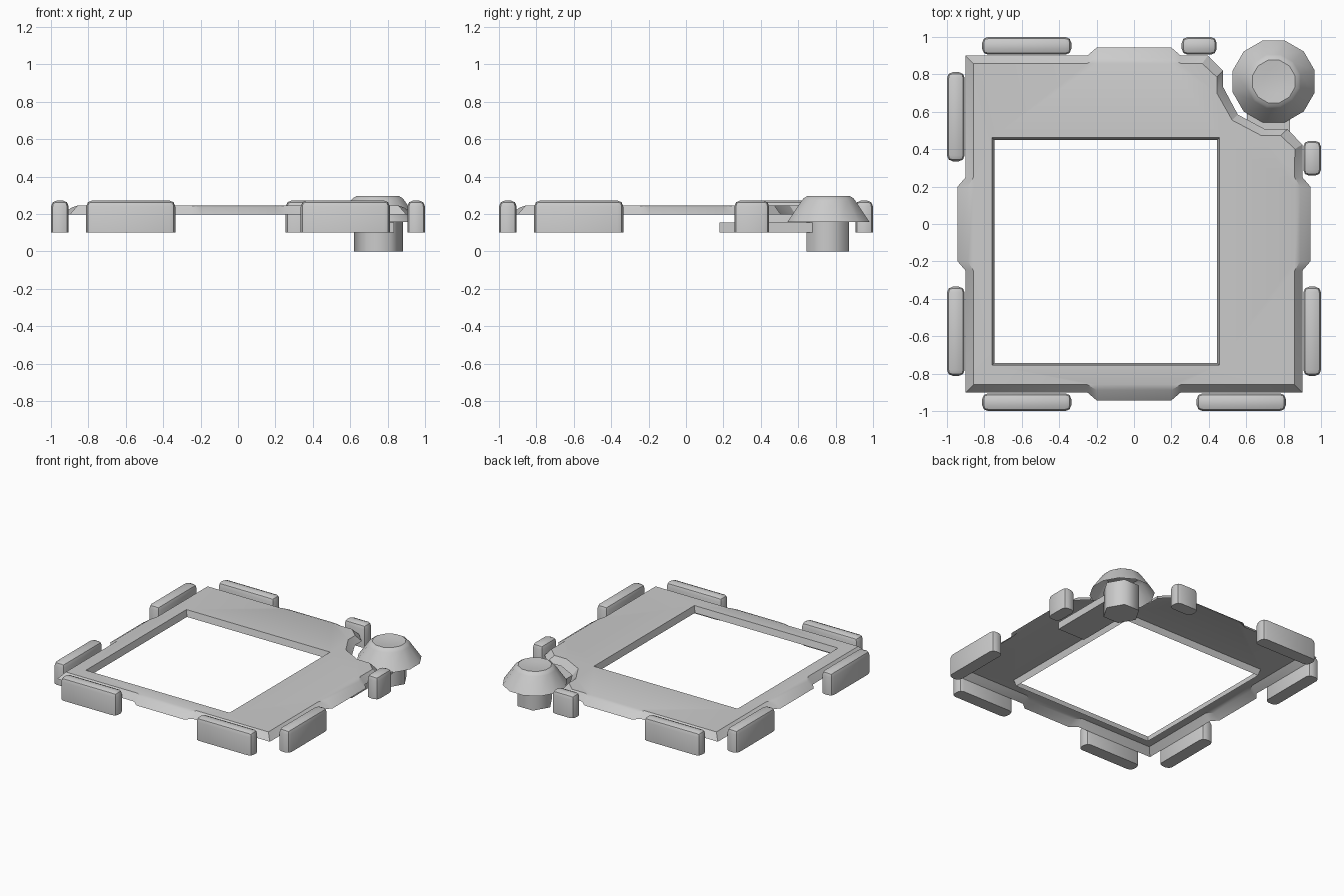
import bpy, bmesh, math
from mathutils import Matrix, Vector

if "Cube" in bpy.data.objects:
    bpy.data.objects.remove(bpy.data.objects["Cube"])


def finish(bm, name, angle=None):
    me = bpy.data.meshes.new(name)
    bm.to_mesh(me)
    bm.free()
    ob = bpy.data.objects.new(name, me)
    bpy.context.collection.objects.link(ob)
    if angle:
        bpy.ops.object.select_all(action='DESELECT')
        ob.select_set(True)
        bpy.context.view_layer.objects.active = ob
        bpy.ops.object.shade_smooth_by_angle(angle=math.radians(angle))
    return ob


def box(bm, lo, hi):
    lo, hi = Vector(lo), Vector(hi)
    m = Matrix.Translation((lo + hi) / 2) @ Matrix.Diagonal((*(hi - lo), 1))
    bmesh.ops.create_cube(bm, size=1, matrix=m)


# Frame plate: open shell with sloped skirt, edge tabs, corner notch and window
TOP, TAB, BOT = 0.245, 0.235, 0.197
notch_out = [(.9, .425), (.82, .507), (.70, .507), (.555, .585),
             (.475, .735), (.475, .82), (.395, .9)]
notch_in = [(.86, .40), (.785, .473), (.68, .473), (.525, .555),
            (.443, .70), (.443, .785), (.365, .858)]
flat, edge, skirt = [], [], []
for side in range(4):
    rot = Matrix.Rotation(side * math.pi / 2, 3, 'Z')
    if side == 2:
        for (ix, iy), (ox, oy) in zip(notch_in, notch_out):
            flat.append(Vector((ix, iy, TOP)))
            edge.append(Vector((ix, iy, TOP)))
            skirt.append(Vector((ox, oy, BOT)))
    else:
        flat.append(rot @ Vector((-.858, -.858, TOP)))
        edge.append(flat[-1])
        skirt.append(rot @ Vector((-.9, -.9, BOT)))
    for x, tab in ((-.25, 0), (-.2, 1), (.2, 1), (.25, 0)):
        flat.append(rot @ Vector((x, -.858, TOP)))
        edge.append(rot @ Vector((x, -.888 if tab else -.858, TAB if tab else TOP)))
        skirt.append(rot @ Vector((x, -.943 if tab else -.9, BOT)))


def rect(x0, x1, y0, y1, z):
    return [Vector(p) for p in ((x0, y0, z), (x1, y0, z), (x1, y1, z), (x0, y1, z))]


bm = bmesh.new()
add = lambda pts: [bm.verts.new(p) for p in pts]
a, b, c = add(flat), add(edge), add(skirt)
h1 = add(rect(-.76, .457, -.755, .462, TOP))
h2 = add(rect(-.747, .444, -.742, .449, BOT))
rim = []
for loop in (a, h1):
    rim += [bm.edges.new((loop[i - 1], loop[i])) for i in range(len(loop))]
bmesh.ops.triangle_fill(bm, edges=rim, use_beauty=True, normal=(0, 0, 1))
for u, v in ((a, b), (b, c), (h2, h1)):
    for i in range(len(u)):
        q = (u[i - 1], v[i - 1], v[i], u[i])
        if len({tuple(k.co) for k in q}) > 2:
            bm.faces.new(q)
bmesh.ops.remove_doubles(bm, verts=bm.verts, dist=1e-4)
bmesh.ops.recalc_face_normals(bm, faces=bm.faces)
bm.normal_update()
if sum(f.normal.z * f.calc_area() for f in bm.faces) < 0:
    bmesh.ops.reverse_faces(bm, faces=bm.faces)
finish(bm, "frame_plate", 25)


# Bumper pads: rounded everywhere except the bottom rim
def pad(name, x0, x1, y0, y1):
    bm = bmesh.new()
    box(bm, (x0, y0, .1), (x1, y1, .272))
    edges = [e for e in bm.edges if max(v.co.z for v in e.verts) > .2]
    bmesh.ops.bevel(bm, geom=edges, offset=.032, segments=2, profile=.5, affect='EDGES')
    finish(bm, name, 40)


L0, L1 = .335, .812
for s, n in ((-1, "front"), (1, "rear")):
    y = sorted((s * .905, s))
    pad(n + "_left_pad", -L1, -L0, *y)
    pad("left_" + n + "_pad", -1, -.905, *sorted((s * L0, s * L1)))
pad("front_right_pad", L0, L1, -1, -.905)
pad("right_front_pad", .905, 1, -L1, -L0)
pad("rear_right_short_pad", .255, .442, .905, 1)
pad("right_rear_short_pad", .905, 1, .258, .445)

# Knob: twelve-sided flared cap, open beneath, with a softly dished top
CX, CY = .747, .762
bm = bmesh.new()
rings = []
for r, z in ((.227, .157), (.148, .272), (.138, .284), (.118, .296), (.06, .290)):
    rings.append([bm.verts.new((CX + r * math.cos(math.radians(30 * i + 15)),
                                CY + r * math.sin(math.radians(30 * i + 15)), z))
                  for i in range(12)])
for lo, hi in zip(rings, rings[1:]):
    for i in range(12):
        bm.faces.new((lo[i - 1], lo[i], hi[i], hi[i - 1]))
centre = bm.verts.new((CX, CY, .287))
for i in range(12):
    bm.faces.new((rings[-1][i - 1], rings[-1][i], centre))
finish(bm, "knob_cap", 28)

# Knob stem: hexagonal post
bm = bmesh.new()
bmesh.ops.create_cone(bm, cap_ends=True, segments=6, radius1=.131, radius2=.131, depth=.2,
                      matrix=Matrix.Translation((.751, .758, .1)) @ Matrix.Rotation(math.pi / 2, 4, 'Z'))
# keep the hexagon's points on the x axis
if max(v.co.x for v in bm.verts) < .87:
    bmesh.ops.rotate(bm, verts=bm.verts, cent=(.751, .758, 0),
                     matrix=Matrix.Rotation(math.pi / 6, 3, 'Z'))
finish(bm, "knob_stem", 62)

# Support bar from the knob to beneath the plate
bm = bmesh.new()
box(bm, (.605, .18, .1), (.835, .69, .155))
finish(bm, "knob_support_bar")
